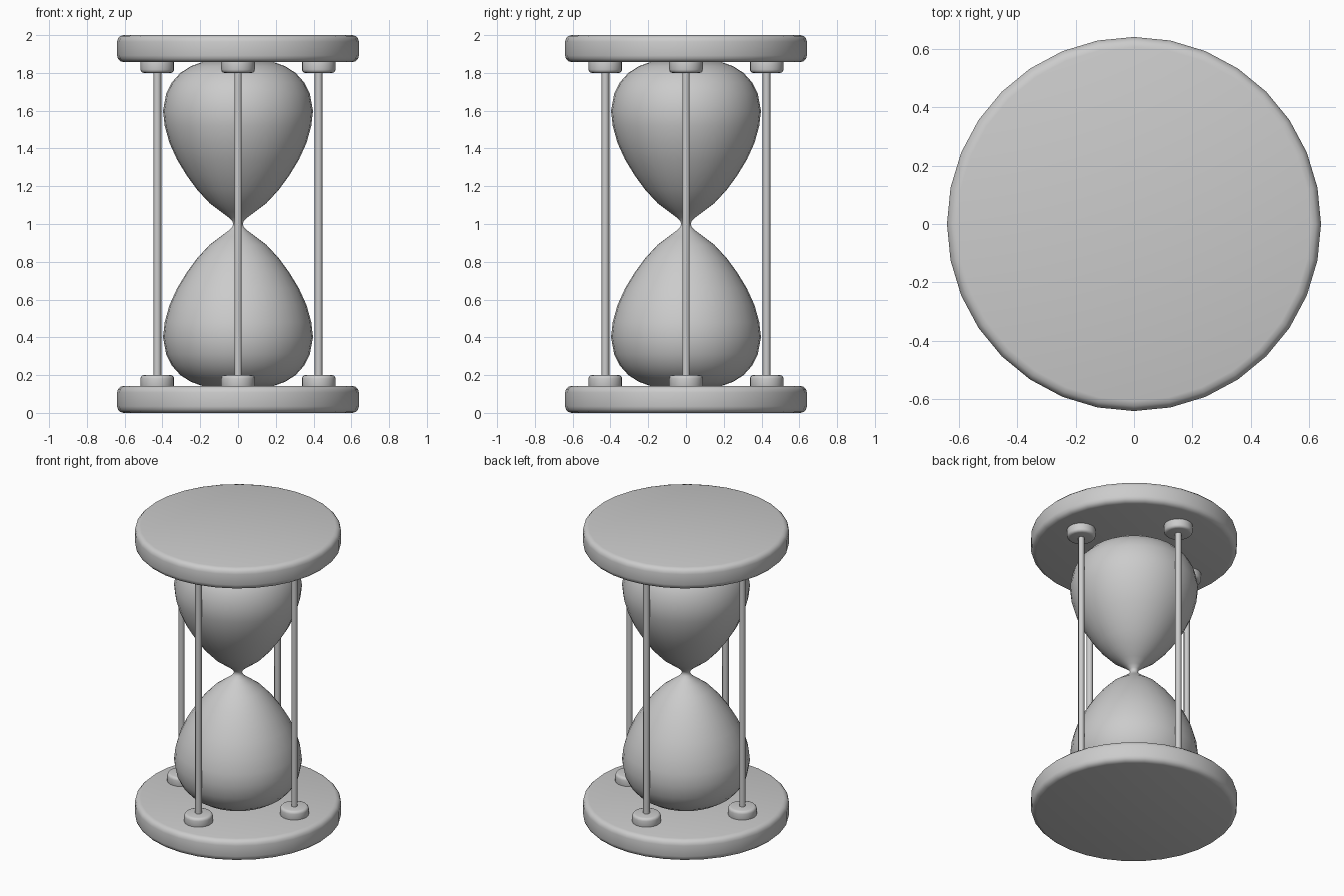
import bpy, bmesh, math
from mathutils import Matrix

if "Cube" in bpy.data.objects:
    bpy.data.objects.remove(bpy.data.objects["Cube"])


def lathe(name, profile, sides, place=None):
    """Revolve (radius, z) points about z; ends at radius 0 close to a pole."""
    bm = bmesh.new()
    rings = []
    for r, z in profile:
        if r == 0:
            rings.append([bm.verts.new((0, 0, z))] * sides)
        else:
            rings.append([bm.verts.new((r * math.cos(2 * math.pi * i / sides),
                                        r * math.sin(2 * math.pi * i / sides), z))
                          for i in range(sides)])
    for a, b in zip(rings, rings[1:]):
        for i in range(sides):
            j = (i + 1) % sides
            quad = list(dict.fromkeys((a[i], a[j], b[j], b[i])))
            bm.faces.new(quad)
    if place:
        bm.transform(place)
    bmesh.ops.recalc_face_normals(bm, faces=bm.faces)
    me = bpy.data.meshes.new(name)
    bm.to_mesh(me)
    bm.free()
    ob = bpy.data.objects.new(name, me)
    bpy.context.collection.objects.link(ob)
    bpy.ops.object.select_all(action='DESELECT')
    ob.select_set(True)
    bpy.context.view_layer.objects.active = ob
    bpy.ops.object.shade_smooth_by_angle(angle=math.radians(62))
    return ob


def rounded_disc(r, z0, z1, b):
    """Disc profile with rounded rims."""
    arc = [math.radians(a) for a in (90, 60, 30, 0)]
    low = [(r - b + b * math.cos(a), z0 + b - b * math.sin(a)) for a in arc]
    high = [(r - b + b * math.cos(a), z1 - b + b * math.sin(a)) for a in reversed(arc)]
    return [(0, z0)] + low + high + [(0, z1)]


# End plates
lathe("bottom_plate", rounded_disc(0.64, 0.0, 0.143, 0.035), 32)
lathe("top_plate", rounded_disc(0.64, 1.857, 2.0, 0.035), 32)

# Glass: lower half profile mirrored about the neck
half = [(0, 0.14), (0.19, 0.143), (0.25, 0.165), (0.305, 0.20), (0.35, 0.25),
        (0.38, 0.31), (0.397, 0.40), (0.388, 0.48), (0.363, 0.57), (0.322, 0.66),
        (0.27, 0.745), (0.215, 0.82), (0.15, 0.89), (0.09, 0.935), (0.05, 0.965),
        (0.03, 0.985)]
glass = half + [(0.025, 1.0)] + [(r, 2 - z) for r, z in reversed(half)]
lathe("glass_bulbs", glass, 32)

# Four posts, each with a collar at both ends
for k in range(4):
    place = Matrix.Rotation(k * math.pi / 2, 4, 'Z') @ Matrix.Translation((0.427, 0, 0))
    lathe(f"post_{k}", [(0, 0.13), (0.021, 0.13), (0.021, 1.87), (0, 1.87)], 6, place)
    lathe(f"lower_collar_{k}", rounded_disc(0.089, 0.125, 0.2, 0.018), 20, place)
    lathe(f"upper_collar_{k}", rounded_disc(0.089, 1.8, 1.875, 0.018), 20, place)
